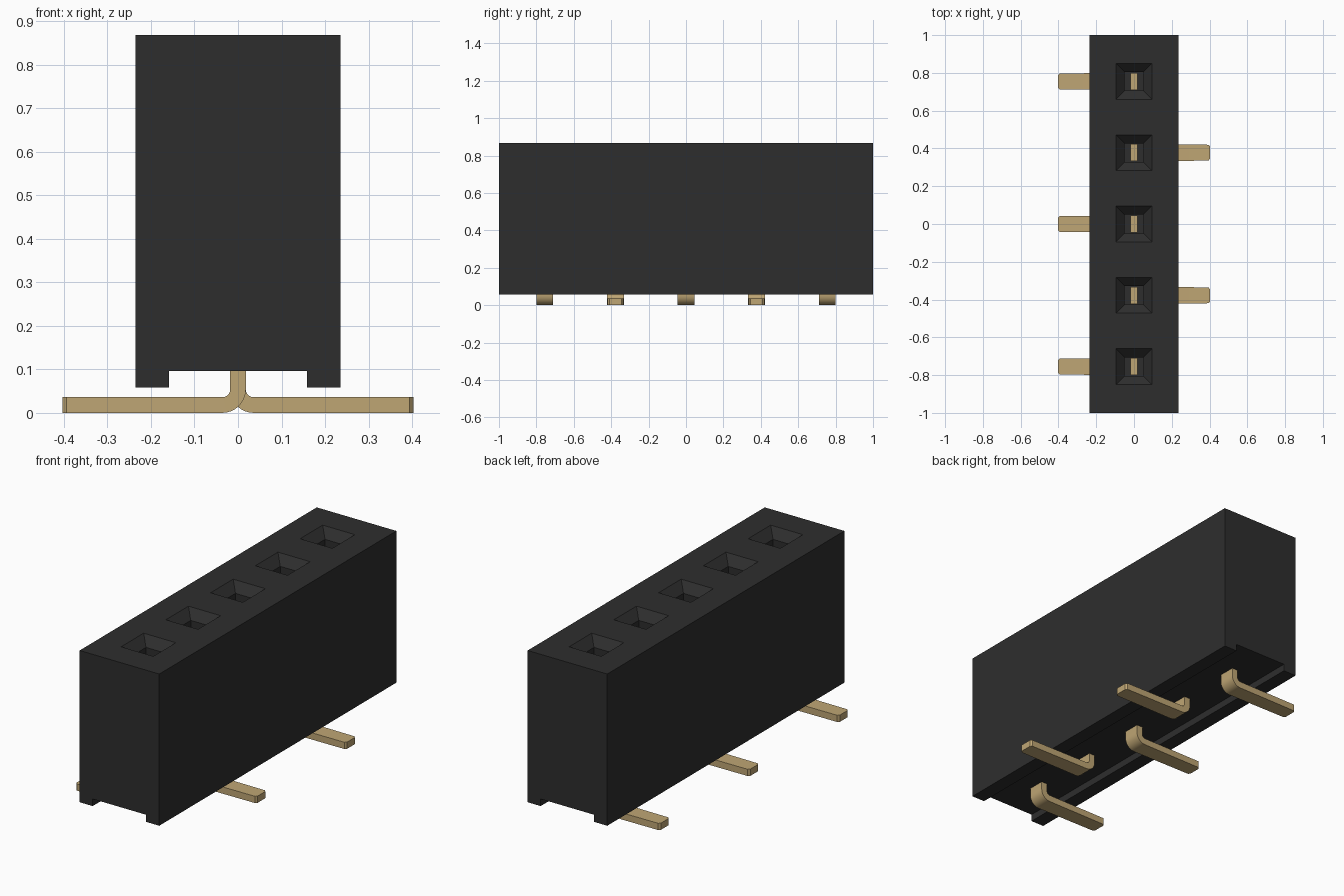
import bpy, bmesh, math
from mathutils import Vector

cube = bpy.data.objects.get("Cube")
if cube:
    bpy.data.objects.remove(cube, do_unlink=True)

PITCH = 0.3775
TOP, BOTTOM, CHANNEL = 0.868, 0.058, 0.096


def material(name, color, rough):
    m = bpy.data.materials.new(name)
    m.use_nodes = True
    m.diffuse_color = (*color, 1)
    bsdf = m.node_tree.nodes["Principled BSDF"]
    bsdf.inputs["Base Color"].default_value = (*color, 1)
    bsdf.inputs["Roughness"].default_value = rough
    return m


black = material("black plastic", (0.027, 0.027, 0.027), 0.6)
gold = material("gold metal", (0.52, 0.38, 0.175), 0.4)


def loft(name, rings, mat):
    """Join rings of points into one closed solid."""
    bm = bmesh.new()
    loops = [[bm.verts.new(p) for p in ring] for ring in rings]
    for a, b in zip(loops, loops[1:]):
        for i in range(len(a)):
            j = (i + 1) % len(a)
            bm.faces.new((a[i], a[j], b[j], b[i]))
    bm.faces.new(loops[0])
    bm.faces.new(loops[-1])
    bmesh.ops.recalc_face_normals(bm, faces=bm.faces)
    mesh = bpy.data.meshes.new(name)
    bm.to_mesh(mesh)
    bm.free()
    mesh.materials.append(mat)
    ob = bpy.data.objects.new(name, mesh)
    bpy.context.collection.objects.link(ob)
    return ob


def select_only(ob):
    bpy.ops.object.select_all(action='DESELECT')
    ob.select_set(True)
    bpy.context.view_layer.objects.active = ob


# Housing: block with a channel along its underside
profile = [(-0.235, BOTTOM), (-0.158, BOTTOM), (-0.158, CHANNEL), (0.158, CHANNEL),
           (0.158, BOTTOM), (0.235, BOTTOM), (0.235, TOP), (-0.235, TOP)]
housing = loft("housing", [[(x, y, z) for x, z in profile] for y in (-1, 1)], black)


# Sockets: square holes with a funnel entry
def square(h, y, z):
    return [(-h, y - h, z), (h, y - h, z), (h, y + h, z), (-h, y + h, z)]


for i in range(5):
    y = (i - 2) * PITCH
    cutter = loft("socket_cutter", [square(0.049, y, 0.45), square(0.049, y, TOP - 0.046),
                                    square(0.095, y, TOP), square(0.095, y, TOP + 0.05)], black)
    cutter.hide_render = True
    mod = housing.modifiers.new("socket", 'BOOLEAN')
    mod.operation = 'DIFFERENCE'
    mod.solver = 'EXACT'
    mod.object = cutter
    select_only(housing)
    bpy.ops.object.modifier_apply(modifier=mod.name)
    bpy.data.objects.remove(cutter, do_unlink=True)


# Contact pins: upright blade bent outward into a flat foot with a bevelled tip
T, W, R = 0.018, 0.045, 0.036        # half thickness, half width, bend radius


def pin(name, y, side):
    stations = [((0, 0.60), (1, 0), W)]
    for k in range(9):
        a = math.radians(90 * k / 8)
        stations.append(((R - R * math.cos(a), T + R - R * math.sin(a)),
                         (math.cos(a), math.sin(a)), W))
    stations += [((0.394, T), (0, 1), W - 0.003), ((0.403, T), (0, 1), W - 0.013)]
    rings = []
    for (cx, cz), (nx, nz), w in stations:
        rings.append([Vector((side * (cx + s * T * nx), y + t * w, cz + s * T * nz))
                      for s, t in ((-1, -1), (1, -1), (1, 1), (-1, 1))])
    ob = loft(name, rings, gold)
    select_only(ob)
    bpy.ops.object.shade_smooth_by_angle(angle=math.radians(25))


for i in range(5):
    pin(f"contact_pin_{i + 1}", (i - 2) * PITCH, 1 if i % 2 else -1)
